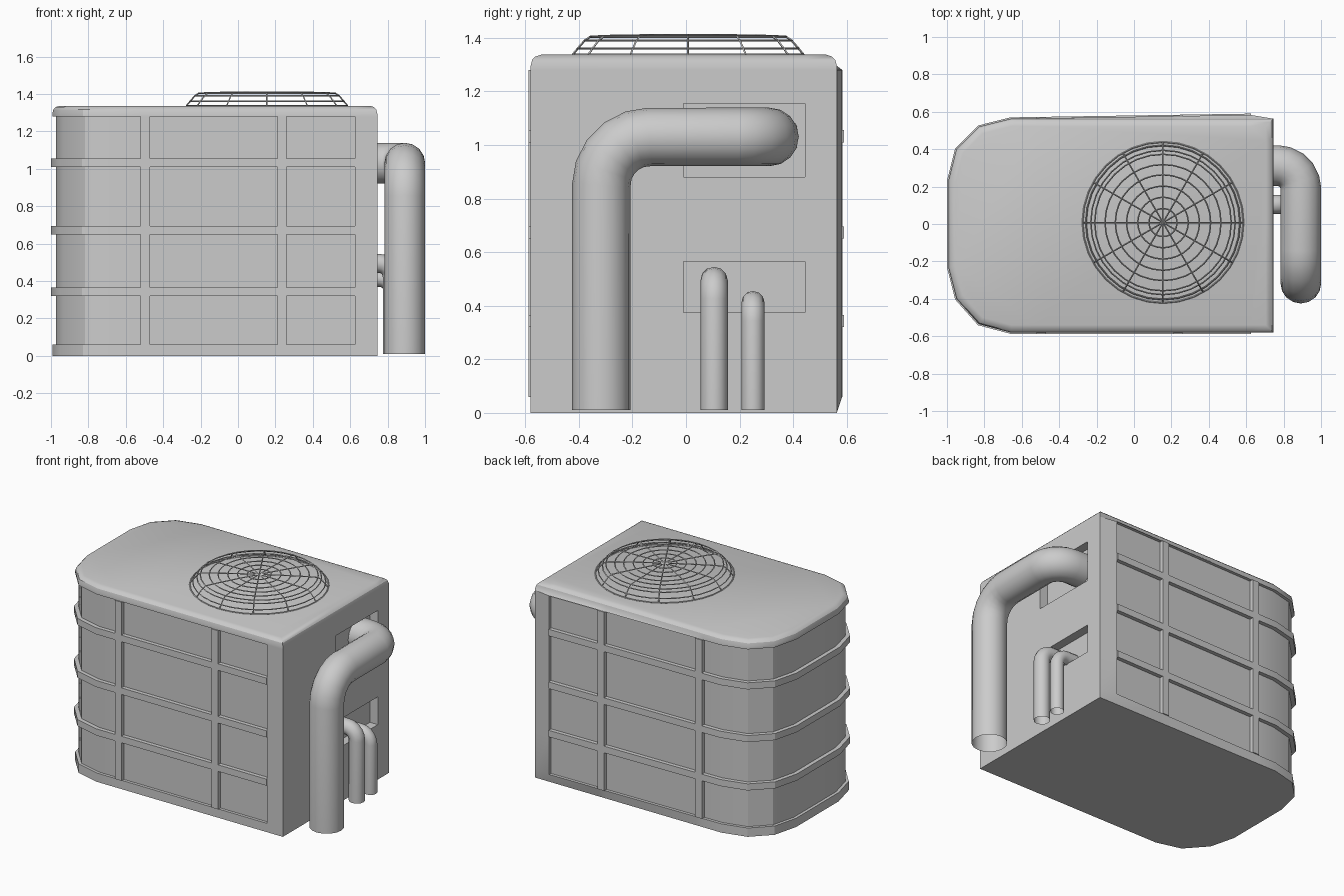
import bpy, bmesh, math
from mathutils import Vector

if "Cube" in bpy.data.objects:
    bpy.data.objects.remove(bpy.data.objects["Cube"])


def finish(ob, angle=30):
    bpy.ops.object.select_all(action='DESELECT')
    ob.select_set(True)
    bpy.context.view_layer.objects.active = ob
    bpy.ops.object.shade_smooth_by_angle(angle=math.radians(angle))


# Housing outline, anticlockwise: x, y, kind of the wall strip that follows
# F frame, O opening strip, P panel strip, R rib strip
OUT = [(0.745, -0.58, 'F'), (0.745, -0.01, 'O'), (0.745, 0.445, 'F'), (0.745, 0.563, 'F')]
STRIPS = [(0.625, 'P'), (0.26, 'R'), (0.21, 'P'), (-0.47, 'R'), (-0.52, 'P')]
OUT += [(x, 0.563, k) for x, k in STRIPS]
OUT += [(x, y, 'P') for x, y in [(-0.66, 0.563), (-0.83, 0.52), (-0.95, 0.40), (-0.993, 0.23),
                                 (-0.993, -0.23), (-0.95, -0.40), (-0.83, -0.535), (-0.66, -0.58)]]
OUT += [(-0.52, -0.58, 'R'), (-0.47, -0.58, 'P'), (0.21, -0.58, 'R'),
        (0.26, -0.58, 'P'), (0.625, -0.58, 'F')]
N = len(OUT)

PANEL_ROWS = [(0.06, 0.32), (0.365, 0.65), (0.695, 1.01), (1.055, 1.28)]
OPENINGS = [(0.375, 0.565), (0.88, 1.155)]
ROUND = {1.318: 0.006, 1.33: 0.018, 1.337: 0.04}   # inset of the rounded top edge
LEVELS = sorted({0.0, 1.295, *ROUND, *[z for r in PANEL_ROWS + OPENINGS for z in r]})


def within(z, rows):
    return any(a < z < b for a, b in rows)


def depth(i, j):
    """Offset of one wall cell: ribs stand proud, panels and openings are sunk."""
    kind, z = OUT[i % N][2], (LEVELS[j] + LEVELS[j + 1]) / 2
    if kind == 'O':
        return -0.06 if within(z, OPENINGS) else 0
    if kind == 'F' or not 0.06 < z < 1.28:
        return 0
    if kind == 'P' and within(z, PANEL_ROWS):
        return -0.02
    return 0.007


def outward(i):
    pts = [Vector(OUT[(i + k) % N][:2]) for k in (-1, 0, 1)]
    a, b = (pts[1] - pts[0]).normalized(), (pts[2] - pts[1]).normalized()
    n1, n2 = Vector((a.y, -a.x)), Vector((b.y, -b.x))
    return (n1 + n2) / (1 + n1.dot(n2))


NORMALS = [outward(i) for i in range(N)]

# Housing with sunk panels, proud ribs and pipe openings
bm = bmesh.new()
cache = {}


def vert(i, j, d):
    i %= N
    if (i, j, d) not in cache:
        x, y, _ = OUT[i]
        z = LEVELS[j]
        off = d - ROUND.get(z, 0)
        if y > 0.55 and -0.66 < x < 0.7 and 0.05 < z < 1.29:
            y += 0.02 * (x + 0.66) / 1.285      # back wall flares slightly
        cache[i, j, d] = bm.verts.new((x + NORMALS[i].x * off, y + NORMALS[i].y * off, z))
    return cache[i, j, d]


M = len(LEVELS)
for i in range(N):
    for j in range(M - 1):
        d = depth(i, j)
        bm.faces.new([vert(i, j, d), vert(i + 1, j, d), vert(i + 1, j + 1, d), vert(i, j + 1, d)])
        e = depth(i + 1, j)                      # step to the next strip
        if e != d:
            bm.faces.new([vert(i + 1, j, d), vert(i + 1, j, e),
                          vert(i + 1, j + 1, e), vert(i + 1, j + 1, d)])
        if j < M - 2 and depth(i, j + 1) != d:   # step to the row above
            e = depth(i, j + 1)
            bm.faces.new([vert(i, j + 1, d), vert(i + 1, j + 1, d),
                          vert(i + 1, j + 1, e), vert(i, j + 1, e)])
bm.faces.new([vert(i, 0, 0) for i in reversed(range(N))])
bm.faces.new([vert(i, M - 1, 0) for i in range(N)])
bmesh.ops.recalc_face_normals(bm, faces=bm.faces)
me = bpy.data.meshes.new("housing")
bm.to_mesh(me)
bm.free()
housing = bpy.data.objects.new("housing", me)
bpy.context.collection.objects.link(housing)
finish(housing)


def tube(name, paths, radius, resolution):
    """Round bar along each (points, closed) path, turned into a mesh."""
    cu = bpy.data.curves.new(name, 'CURVE')
    cu.dimensions = '3D'
    cu.bevel_depth, cu.bevel_resolution = radius, resolution
    for pts, closed in paths:
        sp = cu.splines.new('POLY')
        sp.points.add(len(pts) - 1)
        for p, co in zip(sp.points, pts):
            p.co = (*co, 1)
        sp.use_cyclic_u = closed
    ob = bpy.data.objects.new(name, cu)
    bpy.context.collection.objects.link(ob)
    bpy.ops.object.select_all(action='DESELECT')
    ob.select_set(True)
    bpy.context.view_layer.objects.active = ob
    bpy.ops.object.convert(target='MESH')
    finish(bpy.context.object, 50)


def bent(points, radii, steps=5):
    """Path with each right-angled corner replaced by an arc."""
    p = [Vector(q) for q in points]
    path = [p[0]]
    for k, r in enumerate(radii, 1):
        a, b = (p[k - 1] - p[k]).normalized(), (p[k + 1] - p[k]).normalized()
        for s in range(steps + 1):
            t = math.pi / 2 * s / steps
            path.append(p[k] + a * r * (1 - math.sin(t)) + b * r * (1 - math.cos(t)))
    return path + [p[-1]]


# Pipes on the right side
tube("large_pipe", [(bent([(0.892, -0.316, 0.01), (0.892, -0.316, 1.03),
                           (0.892, 0.312, 1.03), (0.69, 0.312, 1.03)], [0.18, 0.125]), False)], 0.109, 6)
for name, y, top, r in [("medium_pipe", 0.105, 0.545, 0.051), ("small_pipe", 0.25, 0.455, 0.043)]:
    tube(name, [(bent([(0.825, y, 0.01), (0.825, y, top - r), (0.69, y, top - r)], [0.07]), False)], r, 4)

# Domed wire fan guard
CX, CY = 0.155, 0.008
PROFILE = [(0.43, 1.338), (0.412, 1.36), (0.386, 1.39), (0.365, 1.404), (0.31, 1.407),
           (0.255, 1.408), (0.195, 1.409), (0.135, 1.41), (0.075, 1.41)]


def polar(r, z, a):
    return (CX + r * math.cos(a), CY + r * math.sin(a), z)


rings = [([polar(r, z, math.tau * k / 32) for k in range(32)], True) for r, z in PROFILE]
spokes = [([polar(r, z, math.tau * k / 12) for r, z in PROFILE + [(0.0, 1.41)]], False) for k in range(12)]
tube("fan_guard_rings", rings, 0.004, 0)
tube("fan_guard_spokes", spokes, 0.004, 0)
